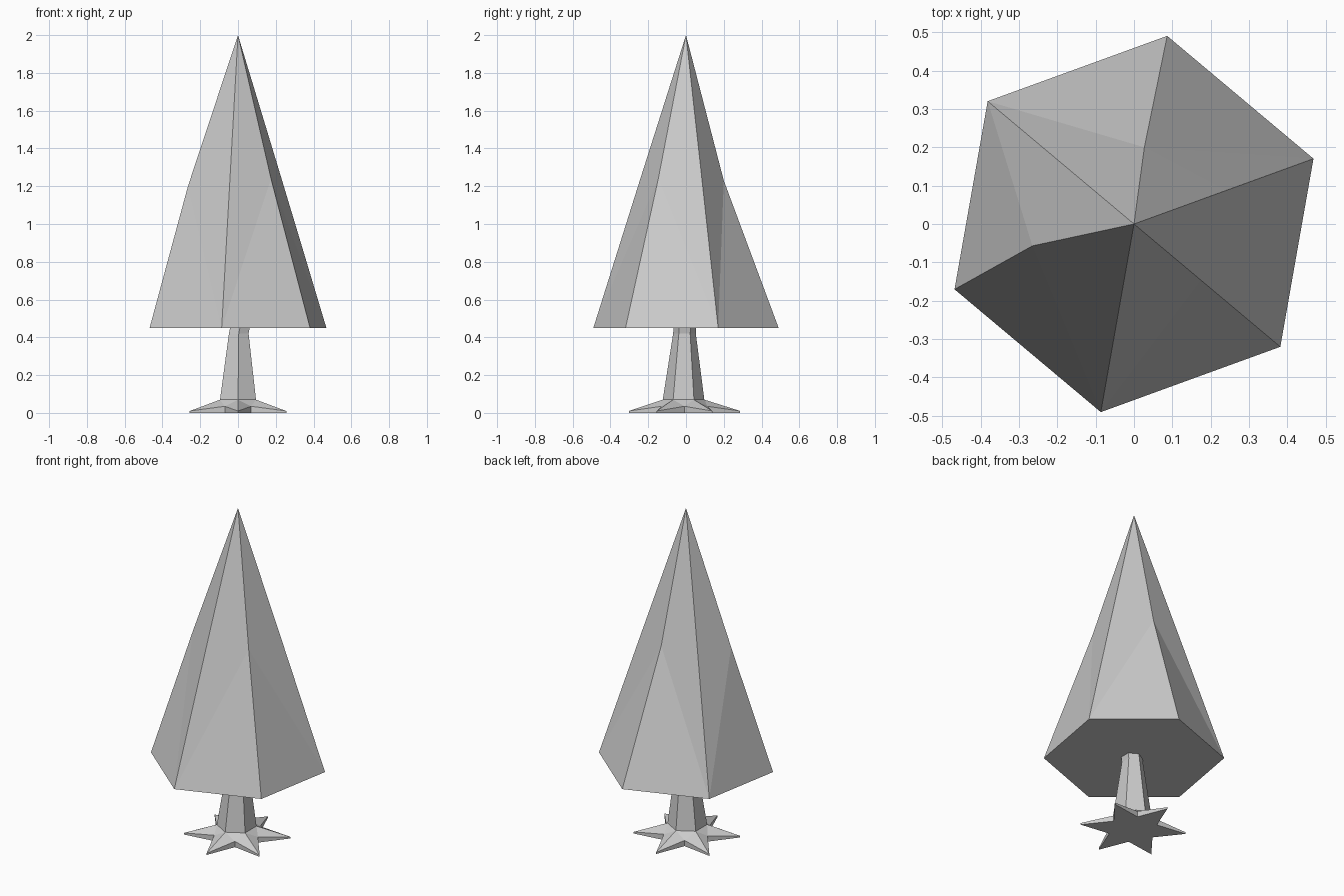
import bpy, bmesh
from math import cos, sin, radians

if "Cube" in bpy.data.objects:
    bpy.data.objects.remove(bpy.data.objects["Cube"])


def polar(r, deg, z, cx=0.0, cy=0.0):
    return (cx + r * cos(radians(deg)), cy + r * sin(radians(deg)), z)


def make_object(name, verts, faces):
    mesh = bpy.data.meshes.new(name)
    mesh.from_pydata(verts, [], faces)
    bm = bmesh.new()
    bm.from_mesh(mesh)
    bmesh.ops.recalc_face_normals(bm, faces=bm.faces)
    bm.to_mesh(mesh)
    bm.free()
    obj = bpy.data.objects.new(name, mesh)
    bpy.context.collection.objects.link(obj)
    return obj


N = 6

# Foliage: six-sided cone with a slightly uneven middle ring
base = [polar(0.498, 20 + 60 * i, 0.45) for i in range(N)]
middle = [polar(0.255, 20 + 60 * i, 1.21) for i in range(N)]
middle[1] = (0.027, 0.20, 1.23)
middle[3] = (-0.265, -0.057, 1.20)
middle[5] = polar(0.228, 320, 1.24)
faces = [tuple(range(N))]
for i in range(N):
    j = (i + 1) % N
    if i % 2:
        faces += [(i, j, N + i), (j, N + j, N + i)]
    else:
        faces += [(i, j, N + j), (i, N + j, N + i)]
    faces.append((N + i, N + j, 2 * N))
make_object("foliage", base + middle + [(0, 0, 2.0)], faces)

# Trunk: tapered hexagonal column
rings = [(0.11, 0.07, 0.0, -0.013), (0.06, 0.42, 0.004, -0.008),
         (0.06, 0.45, 0.010, -0.006)]
verts = [polar(r, 30 + 60 * i, z, cx, cy)
         for r, z, cx, cy in rings for i in range(N)]
faces = [tuple(range(2 * N, 3 * N))]
for k in range(len(rings) - 1):
    for i in range(N):
        j = (i + 1) % N
        faces.append((k * N + i, k * N + j, (k + 1) * N + j, (k + 1) * N + i))
trunk_bottom = verts[:N]
make_object("trunk", verts, faces)

# Roots: six-pointed star flaring out from the trunk
M = 2 * N
star = [(0.295, 0.01) if k % 2 == 0 else (0.14, 0.035) for k in range(M)]
upper = [polar(r, 30 + 30 * k, z, 0, -0.008) for k, (r, z) in enumerate(star)]
lower = [(x, y, 0.0) for x, y, z in upper]
faces = [tuple(range(M, 2 * M))]
for k in range(M):
    n = (k + 1) % M
    faces.append((k, n, M + n, M + k))
for i in range(N):
    j = (i + 1) % N
    tip, valley, next_tip = 2 * i, 2 * i + 1, 2 * j
    a, b = 2 * M + i, 2 * M + j
    faces += [(a, tip, valley), (a, valley, b), (b, valley, next_tip)]
make_object("roots", upper + lower + trunk_bottom, faces)
